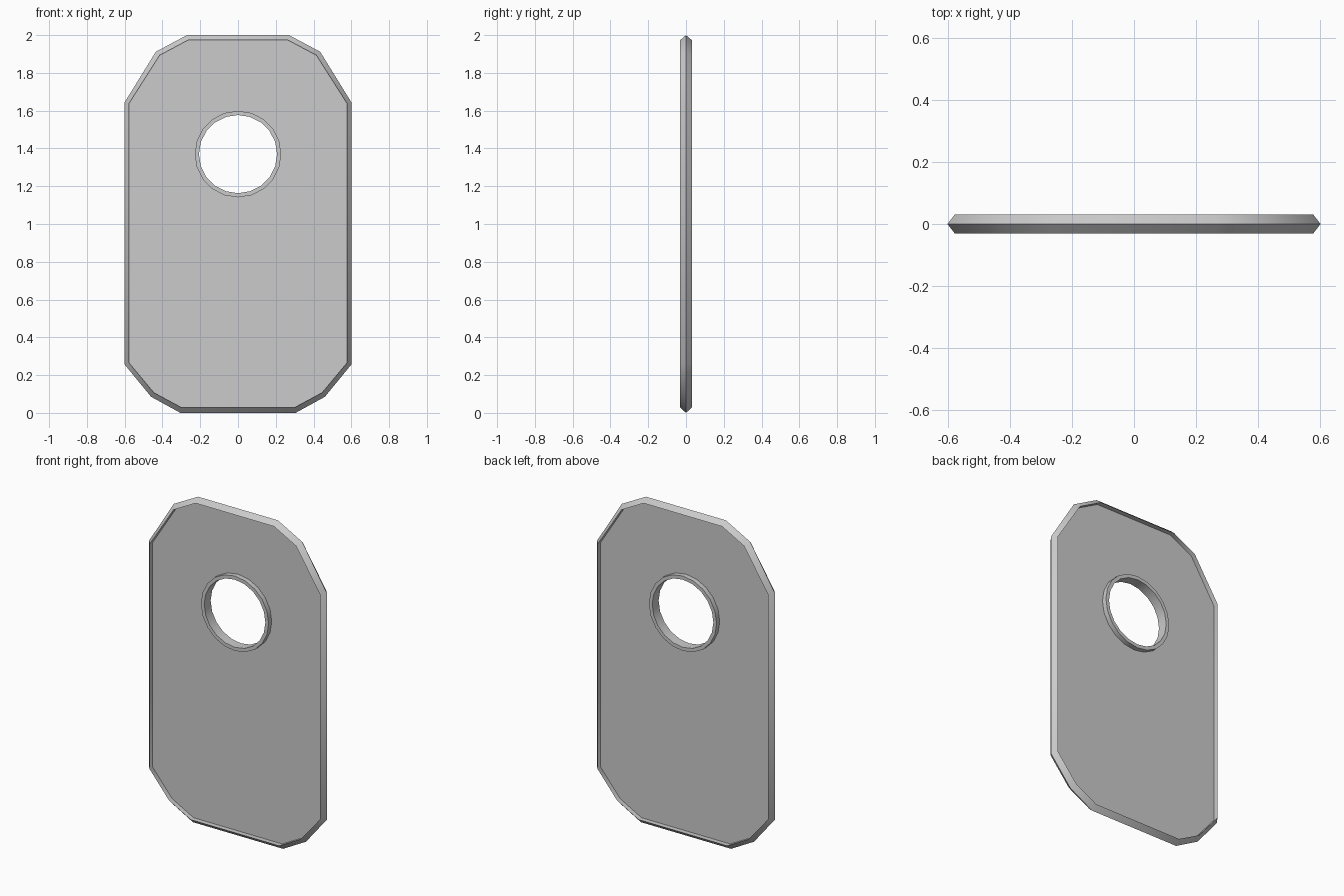
import bpy, bmesh, math

if "Cube" in bpy.data.objects:
    bpy.data.objects.remove(bpy.data.objects["Cube"])

HALF = 0.031          # half depth of the rims
SHEET = 0.001         # half thickness of the thin centre panel
HOLE_Z, SIDES = 1.37, 20

# Right half outlines, bottom to top: wide mid-plane ridge and inset rim edge
RIDGE = [(0.305, 0.0), (0.46, 0.085), (0.601, 0.257), (0.601, 1.643), (0.435, 1.912), (0.27, 2.0)]
INSET = [(0.30, 0.029), (0.445, 0.107), (0.577, 0.265), (0.577, 1.638), (0.415, 1.893), (0.265, 1.973)]


def mirrored(half):
    return half + [(-x, z) for x, z in reversed(half)]


def circle(radius):
    return [(radius * math.cos(2 * math.pi * i / SIDES),
             HOLE_Z + radius * math.sin(2 * math.pi * i / SIDES)) for i in range(SIDES)]


bm = bmesh.new()


def loop(points, y):
    verts = [bm.verts.new((x, y, z)) for x, z in points]
    edges = [bm.edges.new((verts[i], verts[(i + 1) % len(verts)])) for i in range(len(verts))]
    return verts, edges


def skin(a, b):
    n = len(a)
    for i in range(n):
        j = (i + 1) % n
        bm.faces.new((a[i], a[j], b[j], b[i]))


ridge, _ = loop(mirrored(RIDGE), 0)
bore = {}
for s in (-1, 1):
    # Outer rim: sloped outside, straight wall down to the panel
    rim, _ = loop(mirrored(INSET), s * HALF)
    rim_foot, rim_edges = loop(mirrored(INSET), s * SHEET)
    skin(ridge, rim)
    skin(rim, rim_foot)
    # Flat collar around the hole, standing on the panel
    collar, _ = loop(circle(0.229), s * HALF)
    collar_foot, collar_edges = loop(circle(0.229), s * SHEET)
    bore[s], _ = loop(circle(0.207), s * HALF)
    skin(collar_foot, collar)
    skin(collar, bore[s])
    # Recessed centre panel
    bmesh.ops.triangle_fill(bm, use_beauty=True, use_dissolve=False,
                            edges=rim_edges + collar_edges, normal=(0, s, 0))
# Hole wall
skin(bore[-1], bore[1])

bmesh.ops.recalc_face_normals(bm, faces=bm.faces[:])
mesh = bpy.data.meshes.new("tag_plate")
bm.to_mesh(mesh)
bm.free()
plate = bpy.data.objects.new("tag_plate", mesh)
bpy.context.collection.objects.link(plate)

# Smooth along the rims, sharp across them
bpy.context.view_layer.objects.active = plate
plate.select_set(True)
bpy.ops.object.shade_smooth_by_angle(angle=math.radians(45))
